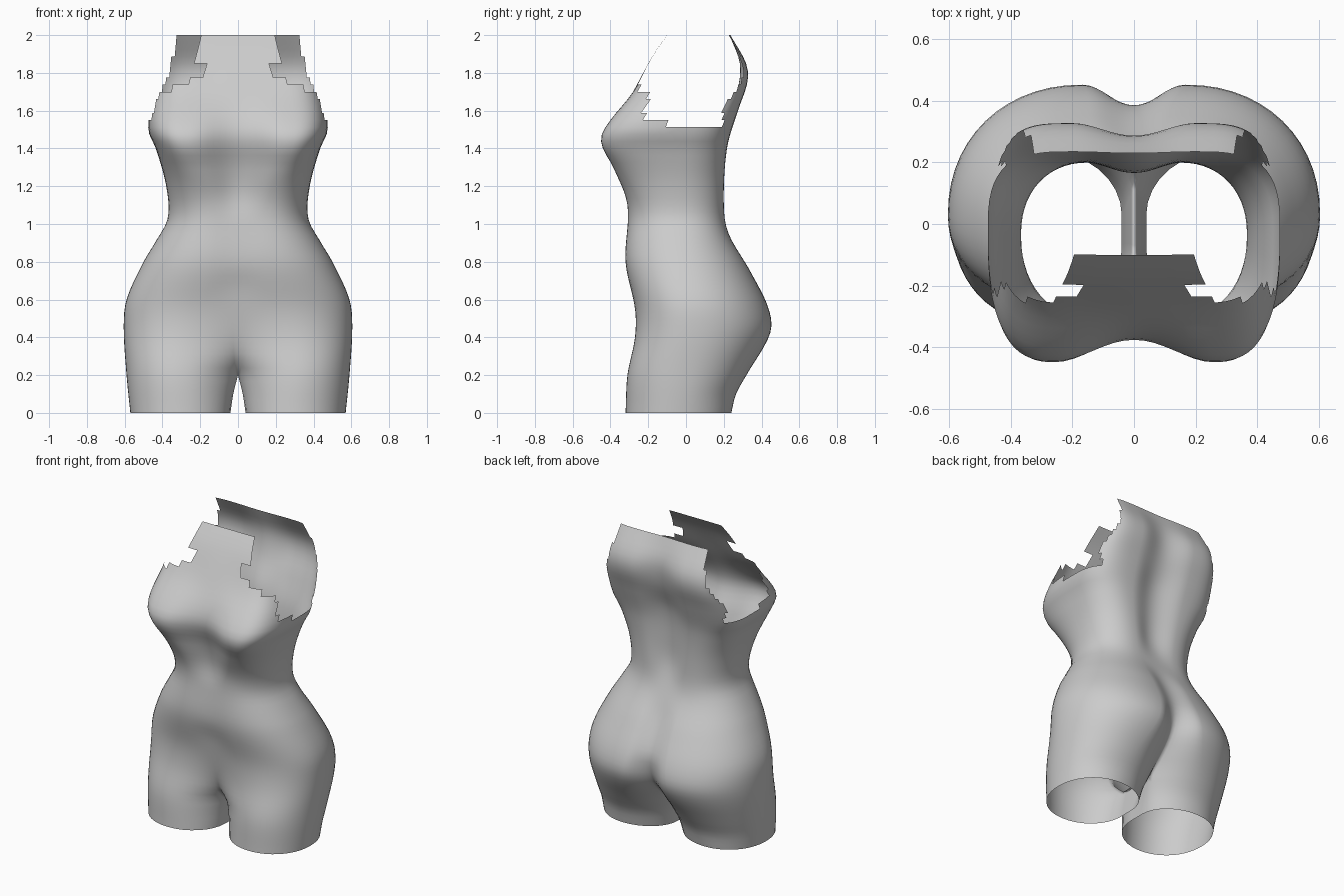
import bpy, bmesh, math

cube = bpy.data.objects.get("Cube")
if cube:
    bpy.data.objects.remove(cube, do_unlink=True)

CROTCH, ARMPIT = 0.2, 1.5
LEG_ROWS, BODY_ROWS = 6, 48
QUARTER, MIDDLE, INNER = 14, 8, 8


def curve(*keys):
    """Smooth curve through (height, value) keys."""
    def slope(i):
        a, b = keys[max(i - 1, 0)], keys[min(i + 1, len(keys) - 1)]
        return (b[1] - a[1]) / (b[0] - a[0])

    def value(z):
        z = min(max(z, keys[0][0]), keys[-1][0])
        i = next(k for k in range(len(keys) - 1) if z <= keys[k + 1][0])
        (a, p), (b, q) = keys[i], keys[i + 1]
        h = b - a
        t = (z - a) / h
        return (p * (1 + 2 * t) * (1 - t) ** 2 + slope(i) * h * t * (1 - t) ** 2
                + q * t * t * (3 - 2 * t) + slope(i + 1) * h * t * t * (t - 1))
    return value


# Silhouette curves by height
side_x = curve((0, .57), (.2, .59), (.45, .605), (.6, .59), (.8, .5), (.9, .44),
               (1.03, .372), (1.2, .38), (1.4, .435), (1.5, .475), (1.7, .45), (2, .41))
side_y = curve((0, -.04), (.45, .03), (1, -.03), (1.5, -.02), (1.7, .08), (2, .1))
front_y = curve((0, -.32), (.2, -.31), (.4, -.27), (.55, -.27), (.8, -.32), (1.1, -.31),
                (1.3, -.385), (1.4, -.44), (1.47, -.447), (1.55, -.4), (1.7, -.28),
                (1.9, -.17), (2, -.1))
front_mid = curve((0, -.08), (.2, -.1), (.25, -.16), (.3, -.2), (.4, -.235), (.65, -.28),
                  (.8, -.315), (1, -.305), (1.15, -.29), (1.3, -.32), (1.45, -.375),
                  (1.55, -.36), (1.7, -.28), (1.9, -.17), (2, -.1))
front_x = curve((0, .3), (.3, .3), (.6, .2), (1, .13), (1.2, .18), (1.45, .26), (2, .12))
back_y = curve((0, .24), (.1, .265), (.2, .32), (.42, .445), (.55, .438), (.75, .34),
               (.95, .225), (1.1, .2), (1.4, .217), (1.6, .275), (1.75, .325),
               (1.85, .318), (2, .235))
back_mid = curve((0, .03), (.2, .14), (.3, .25), (.4, .34), (.5, .38), (.6, .38), (.85, .265),
                 (1.1, .175), (1.3, .17), (1.5, .195), (1.7, .27), (1.85, .285), (2, .23))
back_x = curve((0, .3), (.2, .26), (.45, .17), (1, .14), (1.5, .2), (2, .2))
inner_x = curve((0, .04), (.1, .025), (CROTCH, 0))
roundness = curve((0, 1), (CROTCH, .75), (.4, .3), (.55, 0), (2, 0))
corner = curve((0, .95), (1.2, .9), (1.5, .7), (1.7, .62), (2, .62))

# Edges of the shoulder openings by height
front_edge = curve((1.5, .47), (1.62, .44), (1.69, .41), (1.74, .3), (1.8, .21), (2, .21))
back_edge = curve((1.5, .475), (1.65, .43), (1.75, .385), (1.85, .355), (2, .32))


def middle_part(z, x, y, y_mid):
    """Points from the centre line out to the fullest point."""
    start, k = inner_x(z), roundness(z)
    for i in range(MIDDLE):
        t = i / MIDDLE
        wave = (1 - math.cos(math.pi * t)) / 2
        a = t * math.pi / 2
        px = (1 - k) * t + k * (1 - math.cos(a))
        py = (1 - k) * wave + k * math.sin(a)
        yield start + (x - start) * px, y_mid + (y - y_mid) * py


def quarter_part(z, x, y):
    """Points from the fullest point round to the side."""
    for i in range(QUARTER):
        a = i / QUARTER * math.pi / 2
        yield (x + (side_x(z) - x) * math.sin(a) ** corner(z),
               side_y(z) + (y - side_y(z)) * math.cos(a) ** corner(z))


def section(z):
    front = list(middle_part(z, front_x(z), front_y(z), front_mid(z)))
    front += quarter_part(z, front_x(z), front_y(z))
    back = list(middle_part(z, back_x(z), back_y(z), back_mid(z)))
    back += quarter_part(z, back_x(z), back_y(z))
    points = front + [(side_x(z), side_y(z))] + back[::-1]
    # Inner thigh closes each leg
    if z <= CROTCH:
        for i in range(1, INNER):
            t = i / INNER
            points.append((inner_x(z), back_mid(z) + (front_mid(z) - back_mid(z)) * t))
    return points


def in_shoulder_opening(p):
    if p.z < ARMPIT:
        return False
    if p.y > .19:
        return p.x > back_edge(p.z)
    if p.y < -.28 and p.z < 1.6:
        return False
    if p.y < -.1 and p.z < 1.54:
        return False
    if p.y < side_y(p.z):
        return p.x > front_edge(p.z) or (p.z < 1.7 and p.y > -.2)
    return True


# Left half of the torso, lofted from the thighs to the neck
bm = bmesh.new()
heights = [CROTCH * (i / LEG_ROWS) for i in range(LEG_ROWS + 1)]
heights += [CROTCH + (2 - CROTCH) * (i / BODY_ROWS) for i in range(1, BODY_ROWS + 1)]
rows = [[bm.verts.new((x, y, z)) for x, y in section(z)] for z in heights]
for r, (low, high) in enumerate(zip(rows, rows[1:])):
    closed = r < LEG_ROWS
    count = len(low) if closed else len(high) - 1
    for c in range(count):
        d = (c + 1) % len(low)
        bm.faces.new((low[c], low[d], high[d], high[c]))

# Cut the open shoulders
cut = [f for f in bm.faces if in_shoulder_opening(f.calc_center_median())]
bmesh.ops.delete(bm, geom=cut, context='FACES')
mesh = bpy.data.meshes.new("torso")
bm.to_mesh(mesh)
bm.free()
torso = bpy.data.objects.new("torso", mesh)
bpy.context.collection.objects.link(torso)

# Plain grey surface
grey = bpy.data.materials.new("light grey")
grey.use_nodes = True
colour = (.6, .6, .6, 1)
grey.diffuse_color = colour
grey.node_tree.nodes["Principled BSDF"].inputs["Base Color"].default_value = colour
mesh.materials.append(grey)

# Right half
mirror = torso.modifiers.new("mirror", 'MIRROR')
mirror.use_clip = True
mirror.merge_threshold = .001

bpy.ops.object.select_all(action='DESELECT')
torso.select_set(True)
bpy.context.view_layer.objects.active = torso
bpy.ops.object.shade_smooth_by_angle(angle=math.radians(60))
